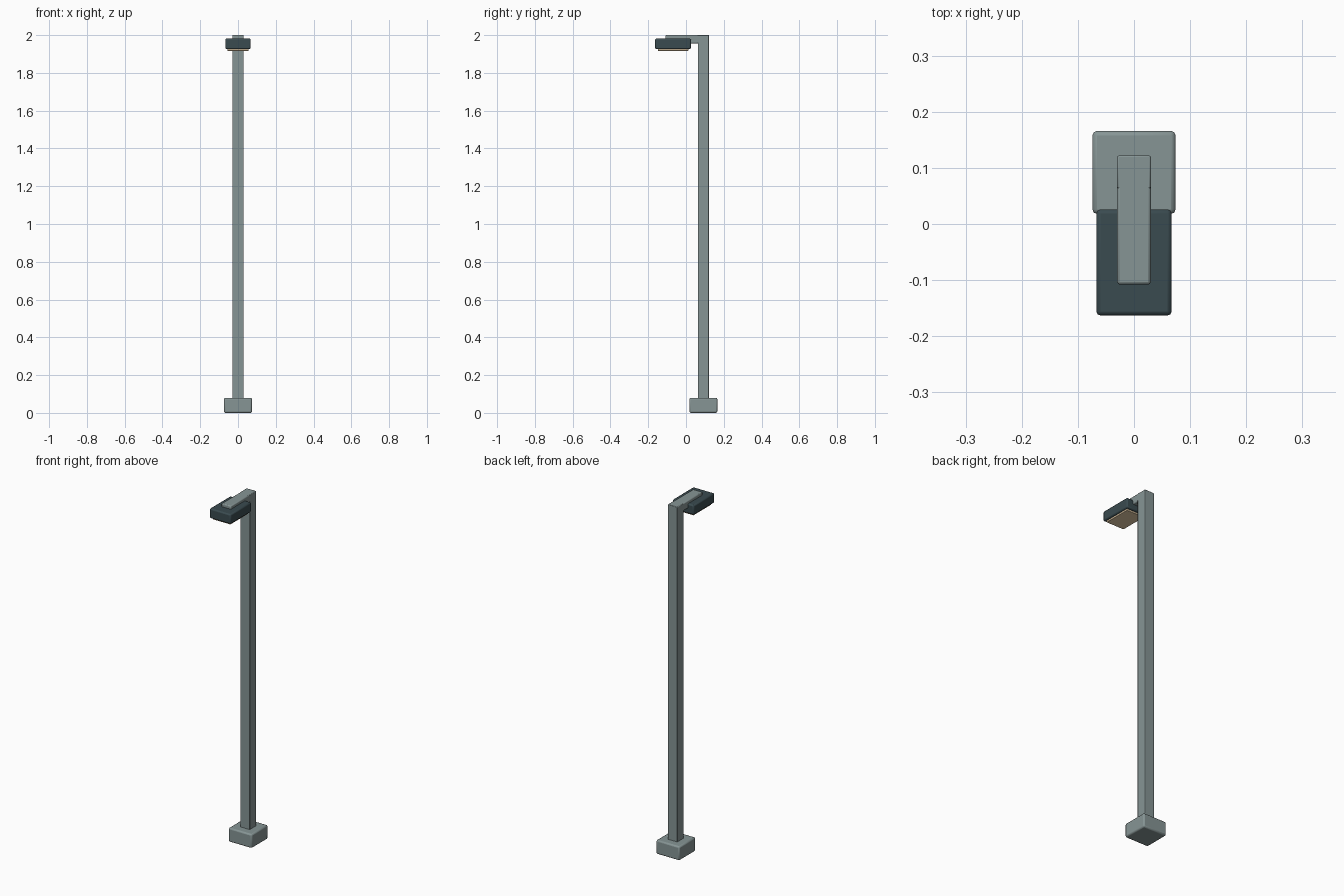
import bpy

if "Cube" in bpy.data.objects:
    bpy.data.objects.remove(bpy.data.objects["Cube"])


def material(name, color):
    m = bpy.data.materials.new(name)
    m.diffuse_color = (*color, 1)
    m.use_nodes = True
    m.node_tree.nodes["Principled BSDF"].inputs["Base Color"].default_value = m.diffuse_color
    return m


steel = material("grey_steel", (0.24, 0.30, 0.30))
dark = material("dark_housing", (0.042, 0.07, 0.08))
cream = material("warm_lens", (0.80, 0.62, 0.40))


def box(name, x, y, z, mat, bevel):
    """Chamfered box spanning the given (min, max) ranges."""
    spans = (x, y, z)
    bpy.ops.mesh.primitive_cube_add(size=1, location=[(a + b) / 2 for a, b in spans])
    ob = bpy.context.object
    ob.name = name
    ob.scale = [b - a for a, b in spans]
    bpy.ops.object.transform_apply(location=False, rotation=False, scale=True)
    ob.data.materials.append(mat)
    if bevel:
        mod = ob.modifiers.new("edge_bevel", 'BEVEL')
        mod.width = bevel
        mod.segments = 2
    bpy.ops.object.shade_smooth_by_angle()
    return ob


# Footing and upright post
box("base_block", (-0.074, 0.074), (0.018, 0.166), (0, 0.08), steel, 0.008)
box("post", (-0.03, 0.03), (0.063, 0.122), (0.04, 2.0), steel, 0.003)

# Arm reaching forward over the lamp head
box("arm", (-0.03, 0.03), (-0.108, 0.1), (1.956, 2.0), steel, 0.005)

# Lamp head with the light panel underneath
box("lamp_housing", (-0.067, 0.067), (-0.163, 0.026), (1.926, 1.982), dark, 0.007)
box("light_panel", (-0.056, 0.056), (-0.149, 0.012), (1.917, 1.935), cream, 0.002)
